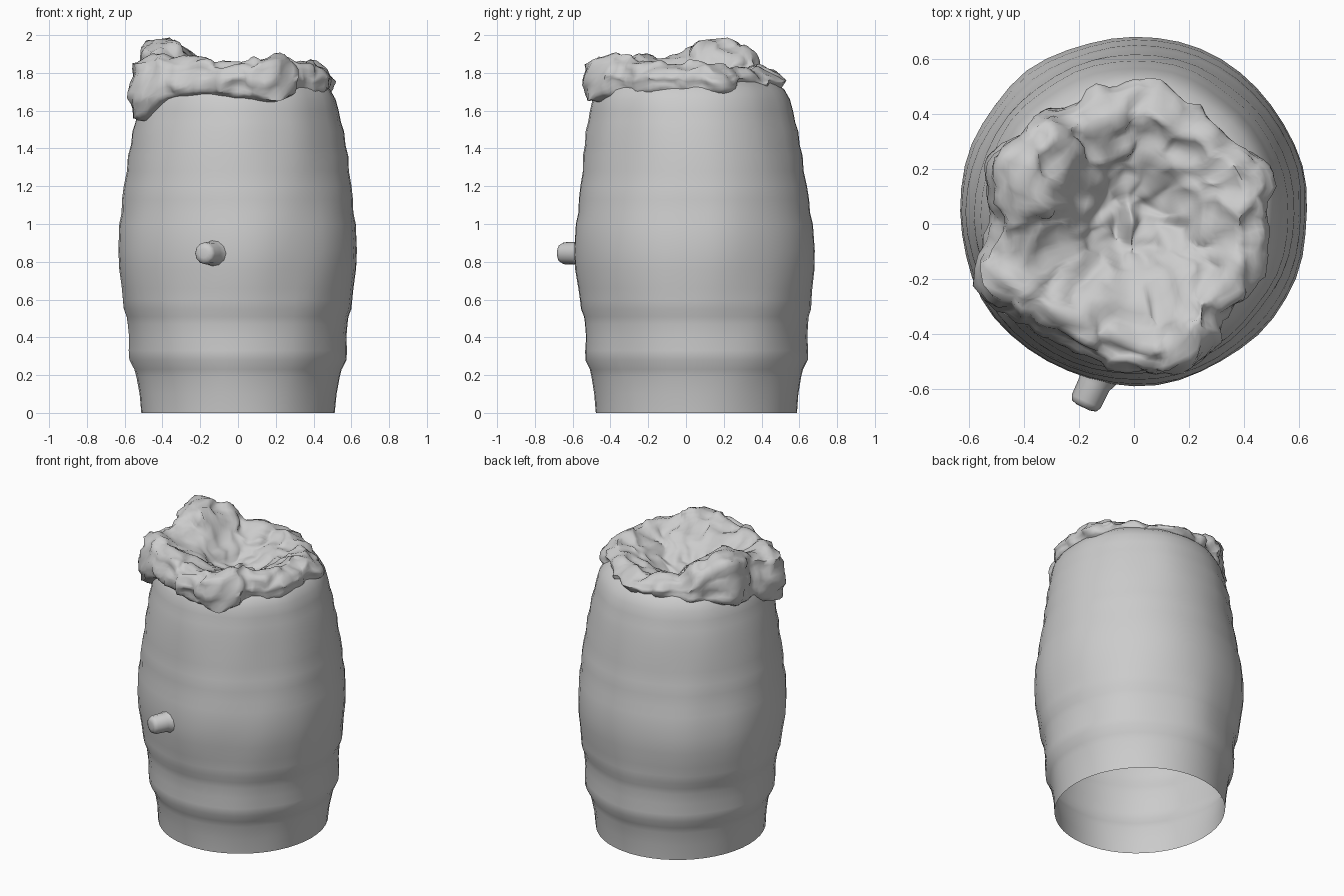
import bpy, bmesh, math
from mathutils import Vector, noise

if "Cube" in bpy.data.objects:
    bpy.data.objects.remove(bpy.data.objects["Cube"])

grey = bpy.data.materials.new("plain_grey")
grey.use_nodes = True
grey.diffuse_color = (0.6, 0.6, 0.6, 1)
grey.node_tree.nodes["Principled BSDF"].inputs["Base Color"].default_value = grey.diffuse_color


def skin(name, rings, angle, cap_end=False):
    """Join closed rings of points into one smooth-shaded surface."""
    bm = bmesh.new()
    loops = [[bm.verts.new(p) for p in ring] for ring in rings]
    n = len(loops[0])
    for a, b in zip(loops, loops[1:]):
        for i in range(n):
            j = (i + 1) % n
            bm.faces.new((a[i], a[j], b[j], b[i]))
    if cap_end:
        bm.faces.new(loops[-1])
    mesh = bpy.data.meshes.new(name)
    bm.to_mesh(mesh)
    bm.free()
    mesh.materials.append(grey)
    ob = bpy.data.objects.new(name, mesh)
    bpy.context.collection.objects.link(ob)
    bpy.ops.object.select_all(action='DESELECT')
    ob.select_set(True)
    bpy.context.view_layer.objects.active = ob
    bpy.ops.object.shade_smooth_by_angle(angle=math.radians(angle))


def sample(table, t):
    """Smooth periodic lookup, t in turns."""
    n = len(table)
    k = (t % 1.0) * n
    i = int(k)
    f = k - i
    f = f * f * (3 - 2 * f)
    return table[i % n] * (1 - f) + table[(i + 1) % n] * f


# Barrel: open-bottomed shell with soft hoops and a rounded shoulder
profile = [(.512, 0), (.522, .1), (.538, .19), (.548, .23), (.574, .28), (.577, .33), (.575, .4),
           (.582, .47), (.588, .51), (.604, .55), (.61, .6), (.617, .66), (.632, .76), (.636, .86),
           (.628, 1.0), (.614, 1.06), (.61, 1.13), (.6, 1.2), (.584, 1.28), (.581, 1.36),
           (.567, 1.42), (.562, 1.49), (.547, 1.54), (.537, 1.6), (.522, 1.66), (.495, 1.71),
           (.45, 1.75), (.4, 1.77)]
SEG = 48
rings = []
for r, z in profile:
    cy = .055 - .03 * (z / 1.7) ** 2
    deep = 1 + .04 * max(0, 1 - z / .6)
    ring = []
    for i in range(SEG):
        a = math.tau * i / SEG
        rr = r + .012 * noise.noise(Vector((math.cos(a) * 2.5, math.sin(a) * 2.5, z * 2))) * min(1, z * 5)
        ring.append((rr * math.cos(a), cy + rr * deep * math.sin(a), z))
    rings.append(ring)
skin("barrel", rings, 60)

# Foam: lumpy crust overhanging the rim, with a crater in the middle
reach = [.48, .54, .48, .49, .53, .50, .53, .58, .51, .62, .54, .50, .56, .57, .47, .51]
crest = [1.84, 1.84, 1.83, 1.81, 1.82, 1.84, 1.94, 2.01, 1.92, 1.88, 1.87, 1.87, 1.87, 1.89, 1.85, 1.85]
hang = [1.71, 1.68, 1.71, 1.71, 1.70, 1.70, 1.69, 1.64, 1.62, 1.55, 1.66, 1.69, 1.67, 1.65, 1.70, 1.69]
FSEG, STEPS = 112, 36
rings = []
for s in range(STEPS + 1):
    t = s / STEPS
    ring = []
    for i in range(FSEG):
        u = i / FSEG
        a = u * math.tau
        R, H, D = sample(reach, u), sample(crest, u), sample(hang, u)
        keys = [(.47, D - .01), (R * .97, D + .02), (R, D + (H - D) * .45), (R * .94, H - .035),
                (R * .8, H), (R * .62, H - .04), (.22, 1.77), (.13, 1.69), (.06, 1.66), (.005, 1.67)]
        k = min(t * (len(keys) - 1), len(keys) - 1.001)
        j = int(k)
        f = k - j
        r = keys[j][0] * (1 - f) + keys[j + 1][0] * f
        z = keys[j][1] * (1 - f) + keys[j + 1][1] * f
        # the crater sits a little towards the back
        p = Vector((r * math.cos(a), r * math.sin(a) + .06 * max(0, 1 - r / .35), z))
        fade = min(1, t * 8)
        big = noise.noise_vector(p * 7) * .035
        small = noise.noise_vector(p * 16 + Vector((3, 1, 2))) * .024
        # low ridge splitting the crater floor into two pits
        ridge = .05 * math.exp(-(p.x / .035) ** 2) * max(0, 1 - r / .2)
        ring.append(p + (big + small) * fade + Vector((0, 0, ridge)))
    rings.append(ring)
skin("foam", rings, 75, cap_end=True)

# Spigot: short stub with a rounded end, angled from the front
axis = Vector((-.42, -.9, 0)).normalized()
side = Vector((-axis.y, axis.x, 0))
base = Vector((-.115, -.52, .845))
rings = []
for r, d in [(.09, 0), (.07, .045), (.06, .07), (.058, .14), (.048, .158), (.025, .164)]:
    rings.append([base + axis * d + side * (r * math.cos(math.tau * i / 12))
                  + Vector((0, 0, r * math.sin(math.tau * i / 12))) for i in range(12)])
skin("spigot", rings, 80, cap_end=True)
